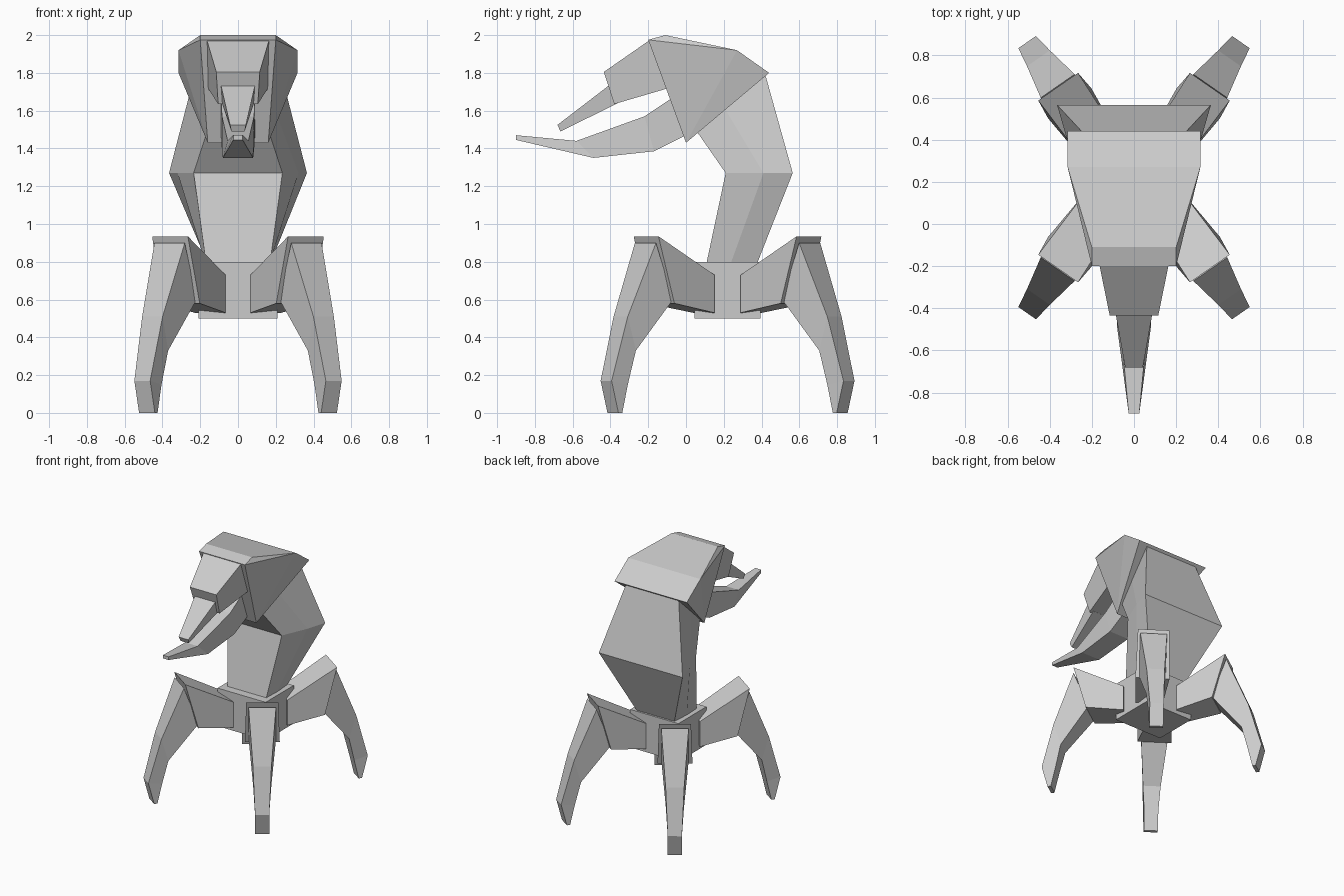
import bpy
import bmesh
from mathutils import Vector

default_cube = bpy.data.objects.get("Cube")
if default_cube:
    bpy.data.objects.remove(default_cube, do_unlink=True)

# One plain grey for the whole creature
grey = bpy.data.materials.new("plain_grey")
grey.use_nodes = True
colour = (0.6, 0.6, 0.6, 1.0)
grey.diffuse_color = colour
grey.node_tree.nodes["Principled BSDF"].inputs["Base Color"].default_value = colour

HUB_Y = 0.22


def finish(name, bm):
    """Turn a bmesh into a flat shaded object with the grey material."""
    bmesh.ops.recalc_face_normals(bm, faces=bm.faces)
    mesh = bpy.data.meshes.new(name)
    bm.to_mesh(mesh)
    bm.free()
    mesh.materials.append(grey)
    part = bpy.data.objects.new(name, mesh)
    bpy.context.scene.collection.objects.link(part)
    return part


def ring_from_half(half):
    """Close a half section of (half width, y, z) points across the middle."""
    right = [Vector(point) for point in half]
    left = [Vector((-p.x, p.y, p.z)) for p in reversed(right)]
    return right + left


def loft(name, halves, place=lambda point: point):
    """Skin mirrored sections into one closed solid."""
    bm = bmesh.new()
    rings = [[bm.verts.new(place(p)) for p in ring_from_half(half)] for half in halves]
    for first, second in zip(rings, rings[1:]):
        for i in range(len(first)):
            j = (i + 1) % len(first)
            bm.faces.new((first[i], first[j], second[j], second[i]))
    bm.faces.new(rings[0])
    bm.faces.new(rings[-1])
    return finish(name, bm)


def hull(name, half):
    """Wrap mirrored points in a convex shell."""
    bm = bmesh.new()
    for point in ring_from_half(half):
        bm.verts.new(point)
    bmesh.ops.convex_hull(bm, input=bm.verts)
    bmesh.ops.dissolve_limit(bm, angle_limit=0.02, verts=bm.verts, edges=bm.edges)
    return finish(name, bm)


# Hub that carries the legs
loft("hub", [
    [(0.21, HUB_Y - 0.175, z), (0.21, HUB_Y + 0.175, z)] for z in (0.5, 0.8)
])

# Torso: sections run front, side, back
loft("torso", [
    [(0.17, 0.11, 0.8), (0.175, 0.24, 0.8), (0.165, 0.38, 0.8)],
    [(0.235, 0.21, 1.27), (0.32, 0.41, 1.27), (0.365, 0.565, 1.27)],
    [(0.16, 0.05, 1.5), (0.19, 0.2, 1.62), (0.23, 0.42, 1.79)],
])

# Helmet shaped back of the head
hull("head_shell", [
    (0.2, -0.2, 1.975), (0.2, -0.11, 2.0), (0.315, 0.27, 1.92),
    (0.315, 0.44, 1.8), (0.16, 0.0, 1.43),
])

# Face, beak and jaw: each section is an upper and a lower point
loft("snout", [
    [(0.165, -0.19, 1.975), (0.16, -0.09, 1.72)],
    [(0.115, -0.435, 1.805), (0.105, -0.38, 1.635)],
])
loft("upper_beak", [
    [(0.095, -0.38, 1.755), (0.085, -0.36, 1.64)],
    [(0.042, -0.68, 1.525), (0.035, -0.665, 1.49)],
])
loft("lower_jaw", [
    [(0.09, -0.07, 1.67), (0.09, 0.02, 1.48)],
    [(0.085, -0.22, 1.57), (0.085, -0.17, 1.385)],
    [(0.055, -0.58, 1.44), (0.08, -0.49, 1.35)],
    [(0.025, -0.9, 1.47), (0.025, -0.9, 1.445)],
])

# Legs: sections are (half width, reach from the hub, height)
thigh = [
    [(0.1, 0.153, 0.73), (0.1, 0.153, 0.53)],
    [(0.115, 0.526, 0.935), (0.125, 0.43, 0.58)],
]
shin = [
    [(0.098, 0.53, 0.9), (0.098, 0.42, 0.6)],
    [(0.066, 0.69, 0.51), (0.065, 0.637, 0.33)],
    [(0.051, 0.784, 0.17), (0.052, 0.68, 0.15)],
    [(0.051, 0.74, 0.0), (0.051, 0.715, 0.0)],
]
reach_axis = Vector((0.57, -0.82, 0.0))
width_axis = Vector((0.82, 0.57, 0.0))


def leg_place(side, end):
    """Map leg space onto one of the four corners."""
    def place(point):
        spot = width_axis * point.x + reach_axis * point.y
        return Vector((side * (spot.x + 0.06), HUB_Y + end * spot.y, point.z))
    return place


for side_name, side in (("left", 1), ("right", -1)):
    for end_name, end in (("front", 1), ("back", -1)):
        corner = leg_place(side, end)
        loft(f"{end_name}_{side_name}_thigh", thigh, corner)
        loft(f"{end_name}_{side_name}_shin", shin, corner)
